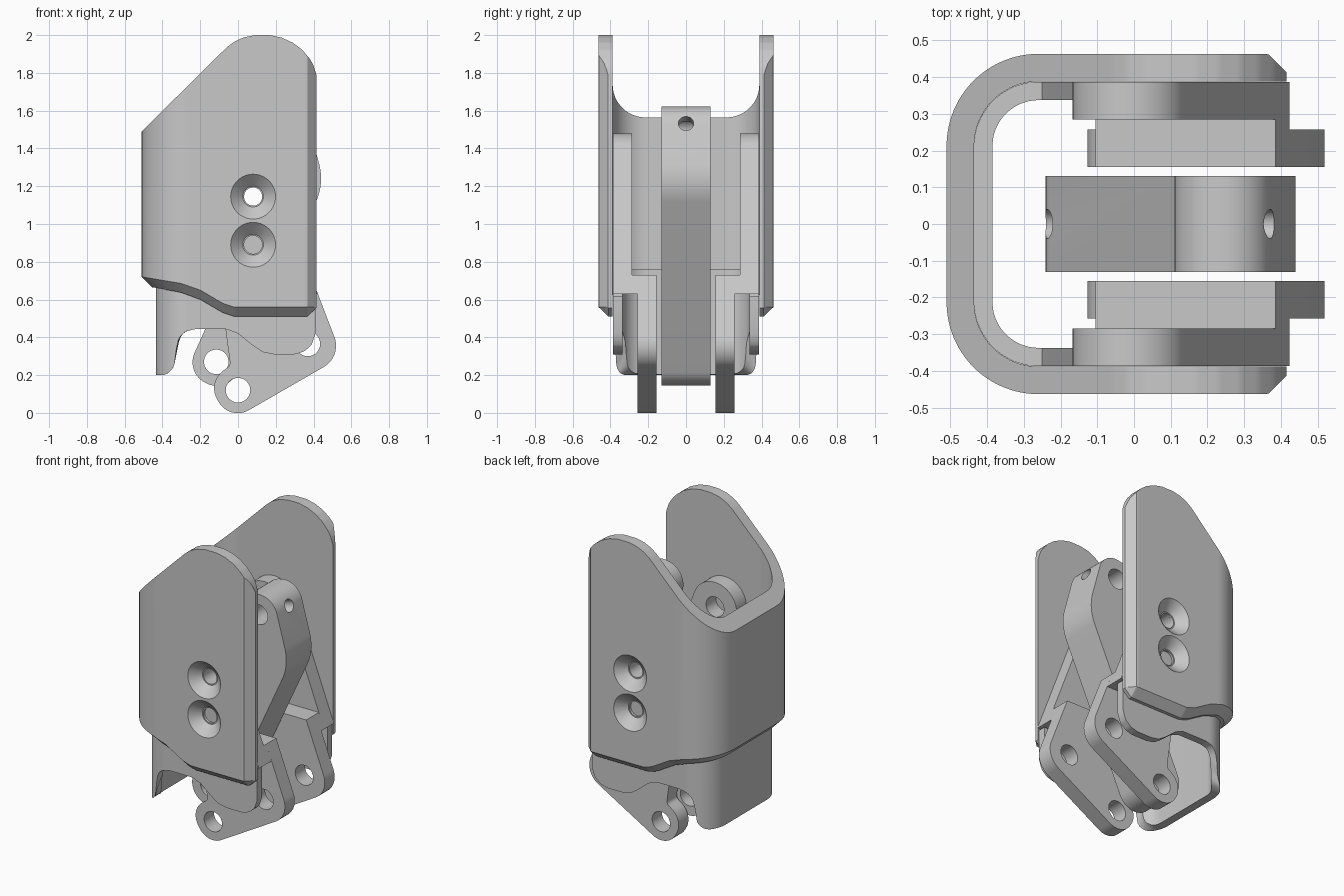
import bpy, bmesh, math
from mathutils import Vector

if "Cube" in bpy.data.objects:
    bpy.data.objects.remove(bpy.data.objects["Cube"])

grey = bpy.data.materials.new("plain grey")
grey.use_nodes = True
COLOUR = (0.58, 0.58, 0.58, 1)
grey.diffuse_color = COLOUR
grey.node_tree.nodes["Principled BSDF"].inputs["Base Color"].default_value = COLOUR


def finish(bm, name):
    bmesh.ops.recalc_face_normals(bm, faces=bm.faces)
    mesh = bpy.data.meshes.new(name)
    bm.to_mesh(mesh)
    bm.free()
    obj = bpy.data.objects.new(name, mesh)
    bpy.context.scene.collection.objects.link(obj)
    mesh.materials.append(grey)
    return obj


def smooth(obj):
    bpy.ops.object.select_all(action='DESELECT')
    obj.select_set(True)
    bpy.context.view_layer.objects.active = obj
    bpy.ops.object.shade_smooth_by_angle(angle=math.radians(25))


def cut(obj, cutters):
    # Subtract each cutter, bake the result and drop the cutter
    for cutter in cutters:
        mod = obj.modifiers.new("hole", 'BOOLEAN')
        mod.operation = 'DIFFERENCE'
        mod.solver = 'EXACT'
        mod.object = cutter
        cutter.hide_render = True
    bpy.context.view_layer.update()
    graph = bpy.context.evaluated_depsgraph_get()
    baked = bpy.data.meshes.new_from_object(obj.evaluated_get(graph))
    obj.modifiers.clear()
    obj.data = baked
    for cutter in cutters:
        bpy.data.objects.remove(cutter)


def rod(start, end, r1, r2=None):
    # Cylinder or cone between two points
    a, b = Vector(start), Vector(end)
    bm = bmesh.new()
    bmesh.ops.create_cone(bm, cap_ends=True, segments=40, radius1=r1,
                          radius2=r1 if r2 is None else r2, depth=(b - a).length)
    turn = (b - a).to_track_quat('Z', 'Y').to_matrix()
    bmesh.ops.rotate(bm, verts=bm.verts, matrix=turn)
    bmesh.ops.translate(bm, verts=bm.verts, vec=(a + b) / 2)
    return finish(bm, "hole_cutter")


def cross_hole(x, z, r):
    return rod((x, -1, z), (x, 1, z), r)


def fillet(corners, steps=12):
    # Polygon of (x, z, radius) with every corner rounded
    out = []
    for i, (x, z, r) in enumerate(corners):
        p = Vector((x, z))
        u = (Vector(corners[i - 1][:2]) - p).normalized()
        v = (Vector(corners[(i + 1) % len(corners)][:2]) - p).normalized()
        if r == 0:
            out.append(p)
            continue
        half = u.angle(v) / 2
        centre = p + (u + v).normalized() * r / math.sin(half)
        a = p + u * r / math.tan(half) - centre
        b = p + v * r / math.tan(half) - centre
        for k in range(steps + 1):
            out.append(centre + a.slerp(b, k / steps).normalized() * r)
    return out


def plate(name, corners, y0, y1):
    bm = bmesh.new()
    face = bm.faces.new([bm.verts.new((p.x, y0, p.y)) for p in fillet(corners)])
    new = bmesh.ops.extrude_face_region(bm, geom=[face])["geom"]
    bmesh.ops.translate(bm, vec=(0, y1 - y0, 0),
                        verts=[g for g in new if isinstance(g, bmesh.types.BMVert)])
    if not face.is_valid or len(face.link_loops if hasattr(face, "link_loops") else face.loops) == 0:
        raise RuntimeError("plate outline failed")
    return finish(bm, name)


def curve(table):
    # Piecewise height over x
    def height(x):
        if x <= table[0][0]:
            return table[0][1]
        for (xa, za), (xb, zb) in zip(table, table[1:]):
            if x <= xb:
                return za + (zb - za) * (x - xa) / (xb - xa)
        return table[-1][1]
    return height


def u_shell(name, front, half, radius, wall, top, bottom, skirt=None, bevel=0):
    # U-shaped wall, open toward +x, with its top and bottom trimmed by curves
    bend = -0.26
    n, arc = 70, 24
    path = []
    for k in range(n):
        x = front + (bend - front) * k / n
        path.append((Vector((x, half)), Vector((0, 1)), max(0, x - front + bevel)))
    for k in range(arc + 1):
        t = math.pi / 2 * (1 + k / arc)
        d = Vector((math.cos(t), math.sin(t)))
        path.append((Vector((bend, half - radius)) + d * radius, d, 0))
    path += [(Vector((p.x, -p.y)), Vector((d.x, -d.y)), c) for p, d, c in reversed(path)]
    bm = bmesh.new()
    rings = []
    for p, d, c in path:
        outer, inner = p - d * c, p - d * wall
        ring = [(outer, top), (inner, top), (inner, bottom)]
        if skirt:
            ring += [(p - d * (bevel + 0.003), bottom), (outer, skirt)]
        else:
            ring.append((outer, bottom))
        rings.append([bm.verts.new((q.x, q.y, h(q.x))) for q, h in ring])
    for a, b in zip(rings, rings[1:]):
        for k in range(len(a)):
            j = (k + 1) % len(a)
            bm.faces.new((a[k], a[j], b[j], b[k]))
    bm.faces.new(rings[0])
    bm.faces.new(rings[-1])
    return finish(bm, name)


# Outer guard with sloping top, chamfered skirt and countersunk holes
guard_top = curve([(-0.51, 1.49), (-0.06, 1.935), (-0.02, 1.965), (0.03, 1.988),
                   (0.09, 2.0), (0.17, 2.0), (0.23, 1.987), (0.29, 1.96),
                   (0.34, 1.922), (0.38, 1.875), (0.4, 1.84), (0.415, 1.79)])
guard_low = curve([(-0.51, 0.67), (-0.45, 0.665), (-0.3, 0.637), (-0.2, 0.6),
                   (-0.08, 0.53), (-0.02, 0.51), (0.365, 0.51), (0.415, 0.555)])
guard_skirt = curve([(-0.51, 0.72), (-0.42, 0.705), (-0.3, 0.685), (-0.2, 0.65),
                     (-0.08, 0.58), (-0.02, 0.56), (0.415, 0.56)])
guard = u_shell("outer_guard", 0.415, 0.463, 0.25, 0.075,
                guard_top, guard_low, guard_skirt, 0.05)
cutters = []
for z in (1.145, 0.89):
    cutters.append(cross_hole(0.08, z, 0.048))
    for s in (-1, 1):
        cutters.append(rod((0.08, s * 0.483, z), (0.08, s * 0.403, z), 0.14, 0.055))
cut(guard, cutters)
smooth(guard)

# Inner liner that hangs below the guard
liner_top = curve([(-0.25, 0.76), (-0.11, 0.62), (0.41, 0.62)])
liner_low = curve([(-0.395, 0.2), (-0.37, 0.21), (-0.345, 0.235), (-0.332, 0.27),
                   (-0.325, 0.36), (-0.31, 0.4), (-0.28, 0.43), (-0.23, 0.443),
                   (-0.06, 0.443), (0, 0.42), (0.08, 0.355), (0.13, 0.322),
                   (0.19, 0.31), (0.3, 0.31), (0.35, 0.325), (0.39, 0.36), (0.41, 0.42)])
smooth(u_shell("inner_liner", 0.41, 0.387, 0.175, 0.05, liner_top, liner_low))

# Curved middle link with pivot holes and a radial hole at each end
link = plate("middle_link", [(-0.052, 0.105, 0.122), (0.458, 1.215, 0.3),
                             (0.341, 1.643, 0.126), (0.087, 1.591, 0.126),
                             (0.167, 1.2, 0.2), (-0.28, 0.207, 0.122)], -0.13, 0.13)
cut(link, [cross_hole(-0.115, 0.27, 0.065), cross_hole(0.24, 1.49, 0.065),
           rod((0.24, 0, 1.49), (0.5, 0, 1.575), 0.04),
           rod((-0.115, 0, 0.27), (-0.4, 0, 0.34), 0.04)])
smooth(link)

# Paired side levers: lower crank, joining ledge and upper arm
for s, side in ((1, "back"), (-1, "front")):
    crank = plate(side + "_crank", [(-0.044, -0.044, 0.117), (0.55, 0.298, 0.13),
                                    (0.385, 0.73, 0), (-0.105, 0.73, 0),
                                    (-0.04, 0.25, 0.03), (-0.164, 0.164, 0.115)],
                  s * 0.155, s * 0.257)
    cut(crank, [cross_hole(0, 0.12, 0.065), cross_hole(0.37, 0.365, 0.065)])
    smooth(crank)
    plate(side + "_ledge", [(-0.105, 0.63, 0), (0.423, 0.63, 0), (0.385, 0.73, 0),
                            (-0.105, 0.73, 0)], s * 0.255, s * 0.287)
    arm = plate(side + "_arm", [(-0.105, 0.63, 0), (0.423, 0.63, 0),
                                (0.101, 1.48, 0.157), (-0.182, 1.48, 0.157)],
                s * 0.285, s * 0.386)
    cut(arm, [cross_hole(-0.01, 1.32, 0.065), cross_hole(0.08, 1.145, 0.05)])
    smooth(arm)
